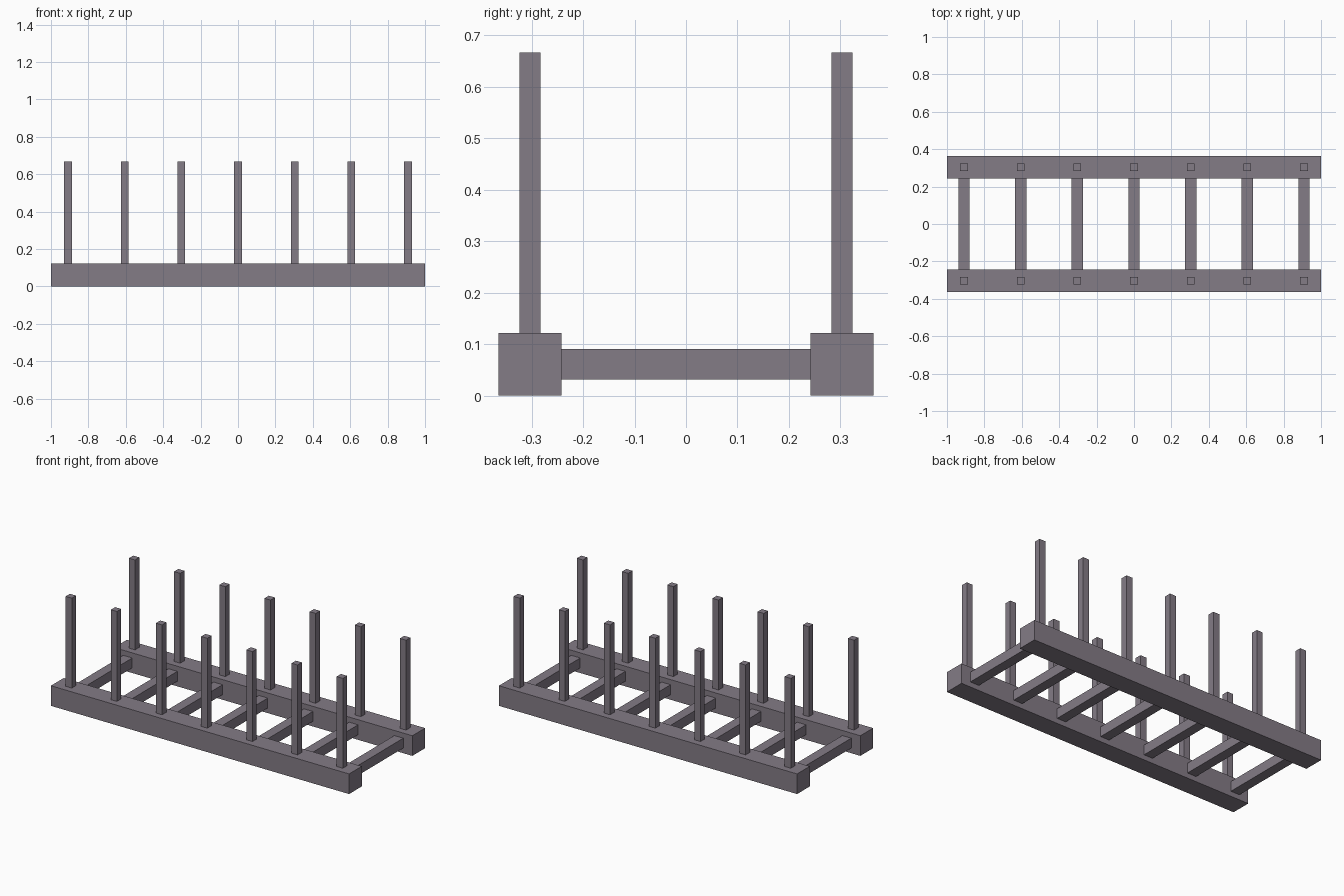
import bpy

if "Cube" in bpy.data.objects:
    bpy.data.objects.remove(bpy.data.objects["Cube"])

RAIL_Y = 0.303      # rail centre offset
RAIL = 0.122        # rail thickness
POST = 0.041        # post thickness
TOP = 0.667         # post top height
COUNT, STEP = 7, 0.303

# Dull purple-grey metal
metal = bpy.data.materials.new("dull_metal")
metal.diffuse_color = (0.23, 0.20, 0.24, 1)
metal.use_nodes = True
metal.node_tree.nodes["Principled BSDF"].inputs["Base Color"].default_value = metal.diffuse_color


def box(name, size, centre):
    bpy.ops.mesh.primitive_cube_add(size=1, location=centre)
    ob = bpy.context.object
    ob.name = name
    ob.scale = size
    bpy.ops.object.transform_apply(location=False, rotation=False, scale=True)
    ob.data.materials.append(metal)
    return ob


xs = [(i - (COUNT - 1) / 2) * STEP for i in range(COUNT)]

for side, y in (("front", -RAIL_Y), ("back", RAIL_Y)):
    # Long ground rails
    box(f"{side}_rail", (2, RAIL, RAIL), (0, y, RAIL / 2))
    # Upright stakes standing on the rails
    for i, x in enumerate(xs):
        box(f"{side}_post_{i + 1}", (POST, POST, TOP - RAIL), (x, y, (TOP + RAIL) / 2))

# Cross bars joining the rails
for i, x in enumerate(xs):
    box(f"cross_bar_{i + 1}", (0.06, 2 * RAIL_Y - RAIL, 0.06), (x, 0, RAIL / 2))
